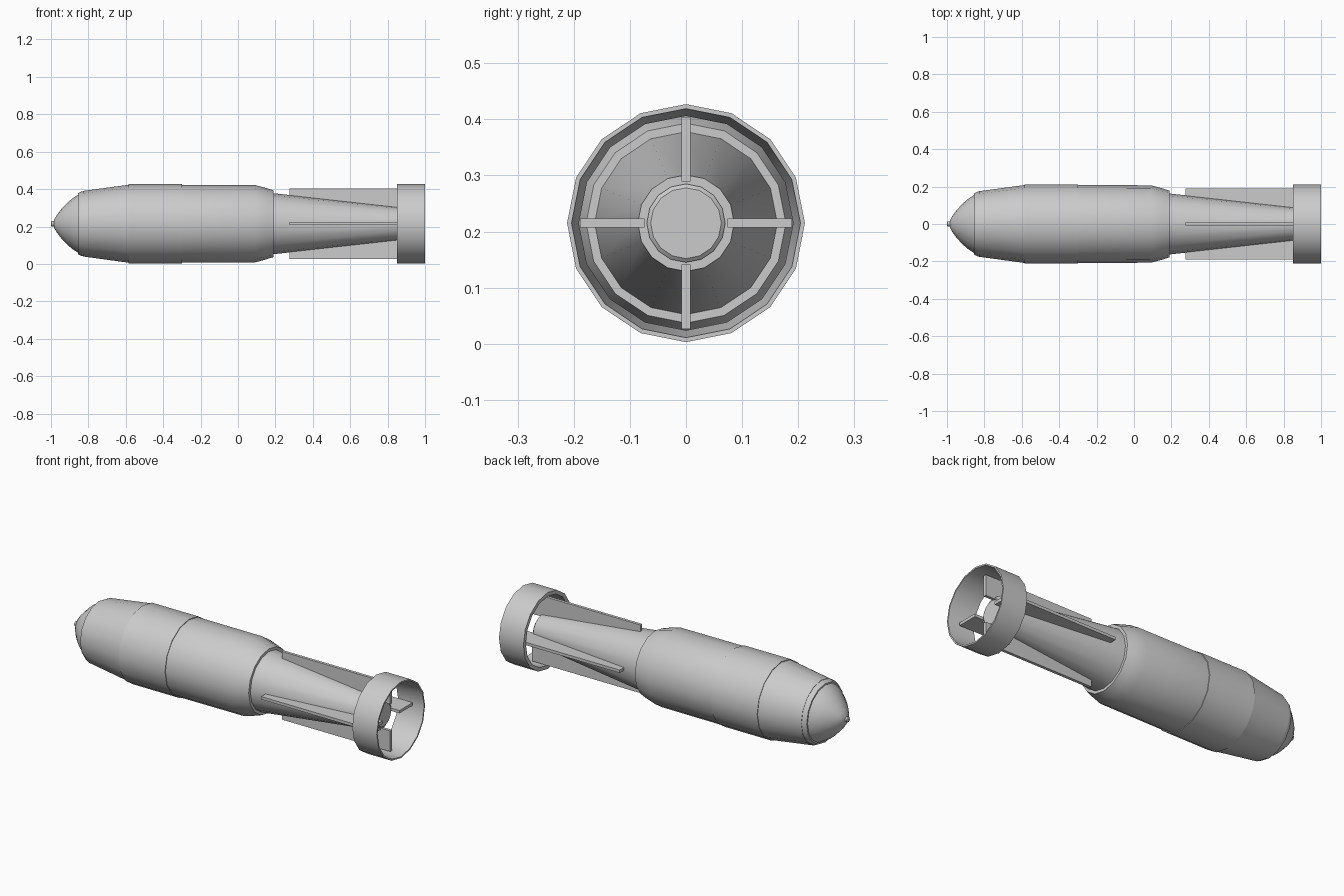
import bpy, bmesh, math
from mathutils import Matrix

SIDES = 16
AXIS_Z = 0.215

if "Cube" in bpy.data.objects:
    bpy.data.objects.remove(bpy.data.objects["Cube"], do_unlink=True)

# One bare metal colour
metal = bpy.data.materials.new("light grey metal")
metal.use_nodes = True
GREY = (0.6, 0.6, 0.6, 1)
metal.diffuse_color = GREY
metal.node_tree.nodes["Principled BSDF"].inputs["Base Color"].default_value = GREY


def finish(name, bm, smooth=True):
    bmesh.ops.recalc_face_normals(bm, faces=bm.faces)
    mesh = bpy.data.meshes.new(name)
    bm.to_mesh(mesh)
    bm.free()
    mesh.materials.append(metal)
    obj = bpy.data.objects.new(name, mesh)
    obj.location.z = AXIS_Z
    bpy.context.collection.objects.link(obj)
    if smooth:
        bpy.ops.object.select_all(action="DESELECT")
        obj.select_set(True)
        bpy.context.view_layer.objects.active = obj
        bpy.ops.object.shade_smooth_by_angle(angle=math.radians(30))
    return obj


def lathe(name, profile, hollow=False):
    """Turn (x, radius) points round the x axis; solid ends unless hollow."""
    bm = bmesh.new()
    rings = []
    for x, r in profile:
        angles = [2 * math.pi * i / SIDES for i in range(SIDES)]
        rings.append([bm.verts.new((x, r * math.sin(a), r * math.cos(a))) for a in angles])
    pairs = list(zip(rings, rings[1:]))
    if hollow:
        pairs.append((rings[-1], rings[0]))
    else:
        bm.faces.new(rings[0])
        bm.faces.new(rings[-1])
    for a, b in pairs:
        for i in range(SIDES):
            j = (i + 1) % SIDES
            bm.faces.new((a[i], a[j], b[j], b[i]))
    return finish(name, bm)


# Nose: fuse tip, rounded cone and the collar behind it
lathe("fuse_tip", [(-1, 0.009), (-0.996, 0.014), (-0.986, 0.014), (-0.975, 0.009)])
lathe("nose_cone", [(-0.985, 0.018), (-0.97, 0.045), (-0.945, 0.078),
                    (-0.915, 0.11), (-0.885, 0.136), (-0.855, 0.155), (-0.845, 0.155)])
lathe("nose_collar", [(-0.855, 0.163), (-0.835, 0.173), (-0.825, 0.173)])

# Body: tapered front, wide band, rear with shoulder
lathe("front_body", [(-0.83, 0.175), (-0.58, 0.209)])
lathe("middle_band", [(-0.585, 0.212), (-0.3, 0.212)])
lathe("rear_body", [(-0.31, 0.208), (0.09, 0.207), (0.15, 0.191), (0.19, 0.178)])

# Tail: long cone with a stepped end plug
lathe("tail_cone", [(0.18, 0.164), (0.88, 0.086)])
lathe("tail_plug", [(0.87, 0.07), (0.89, 0.07), (0.896, 0.063)])

# Ring shroud, open at both ends and flaring inside
lathe("tail_ring", [(0.85, 0.212), (1, 0.212), (1, 0.204), (0.85, 0.191)], hollow=True)

# Four flat fins between the cone and the ring
for k, name in enumerate(("top_fin", "front_fin", "bottom_fin", "back_fin")):
    bm = bmesh.new()
    bmesh.ops.create_cube(bm, size=1)
    bmesh.ops.scale(bm, vec=(0.665, 0.016, 0.115), verts=bm.verts)
    bmesh.ops.translate(bm, vec=(0.6075, 0, 0.1315), verts=bm.verts)
    bmesh.ops.rotate(bm, matrix=Matrix.Rotation(k * math.pi / 2, 3, "X"), verts=bm.verts)
    finish(name, bm, smooth=False)
